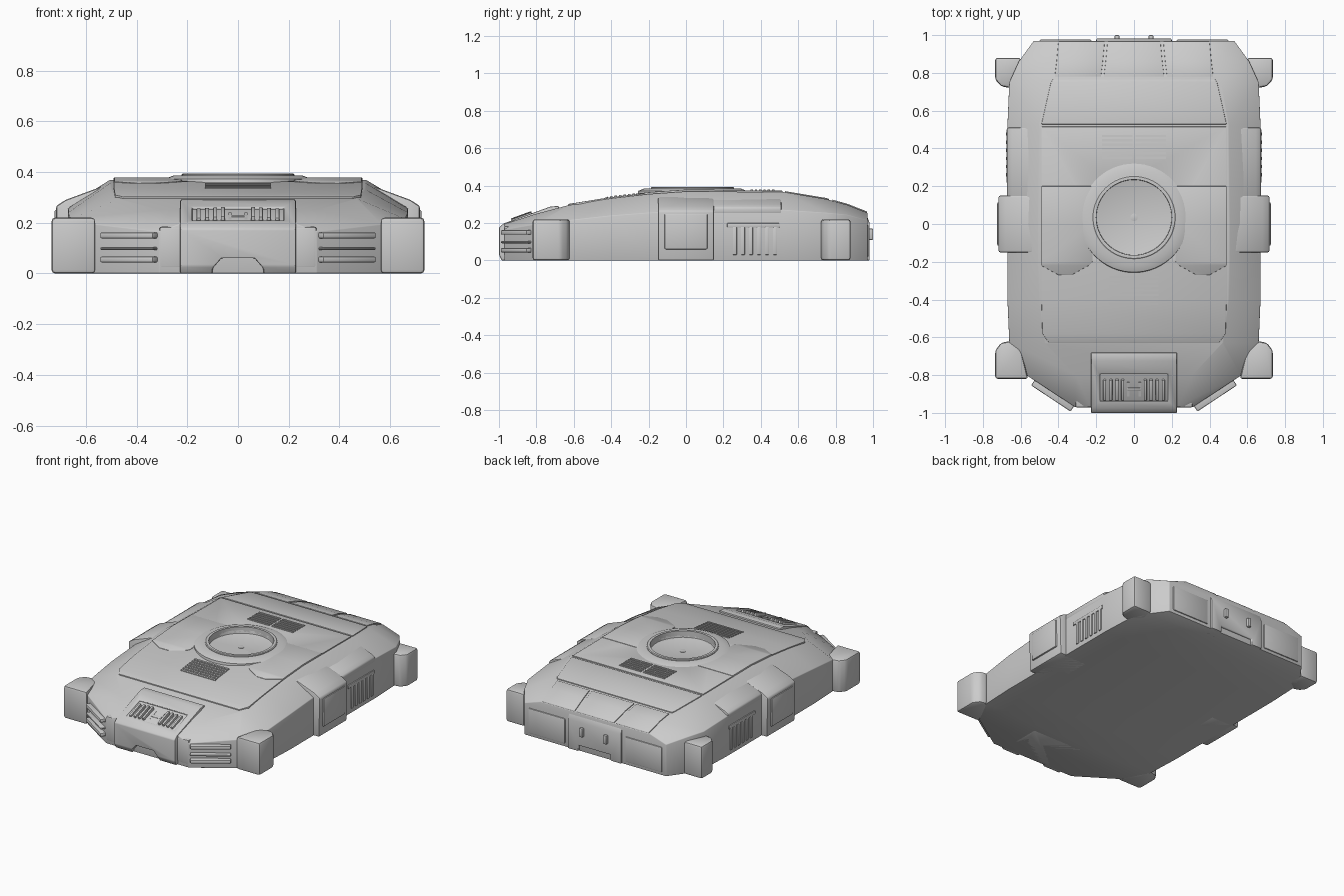
import bpy, bmesh, math
from mathutils import Matrix, Vector

if "Cube" in bpy.data.objects:
    bpy.data.objects.remove(bpy.data.objects["Cube"])

PARTS = []

def finish(name, bm, bevel=0.0, mirror=False, cutters=()):
    bmesh.ops.recalc_face_normals(bm, faces=bm.faces)
    me = bpy.data.meshes.new(name)
    bm.to_mesh(me)
    bm.free()
    ob = bpy.data.objects.new(name, me)
    bpy.context.collection.objects.link(ob)
    for c in cutters:
        m = ob.modifiers.new("cut", 'BOOLEAN')
        m.object, m.solver = c, 'EXACT'
    if bevel:
        m = ob.modifiers.new("bevel", 'BEVEL')
        m.width, m.segments, m.limit_method = bevel, 2, 'ANGLE'
        m.angle_limit = math.radians(25)
    if mirror:
        m = ob.modifiers.new("mirror", 'MIRROR')
        m.use_mirror_merge = False
    PARTS.append(ob)
    return ob

def loft(name, sections, **kw):
    """Skin closed cross-sections, capped at both ends."""
    bm = bmesh.new()
    rings = [[bm.verts.new(p) for p in s] for s in sections]
    n = len(rings[0])
    for a, b in zip(rings, rings[1:]):
        for i in range(n):
            j = (i + 1) % n
            bm.faces.new((a[i], a[j], b[j], b[i]))
    bm.faces.new(rings[0])
    bm.faces.new(rings[-1])
    return finish(name, bm, **kw)

def box(name, lo, hi, rot=None, **kw):
    lo, hi = Vector(lo), Vector(hi)
    bm = bmesh.new()
    M = Matrix.Translation((lo + hi) / 2) @ (rot or Matrix()) @ Matrix.Diagonal((*(hi - lo), 1))
    bmesh.ops.create_cube(bm, size=1, matrix=M)
    return finish(name, bm, **kw)

def lathe(name, prof, cy, n=64, **kw):
    ring = lambda r, z: [(r * math.cos(2 * math.pi * i / n), cy + r * math.sin(2 * math.pi * i / n), z) for i in range(n)]
    return loft(name, [ring(r, z) for r, z in prof], **kw)

# hull stations: y, wall half width, wall height, deck half width, deck height
ST = [(-.97, .31, .165, .23, .195), (-.80, .57, .195, .31, .25), (-.63, .66, .215, .47, .295),
      (-.4, .67, .24, .5, .332), (-.2, .67, .255, .505, .355), (0, .67, .265, .505, .369),
      (.52, .67, .27, .5, .366), (.75, .66, .255, .46, .328), (.86, .61, .245, .43, .298), (.97, .53, .215, .41, .255)]

def deck_z(y):
    for a, b in zip(ST, ST[1:]):
        if y <= b[0]:
            return a[4] + (b[4] - a[4]) * (y - a[0]) / (b[0] - a[0])
    return ST[-1][4]

def plate(name, rows, h, **kw):
    """Thin slab following the deck; rows are (y, x0, x1)."""
    secs = []
    for y, x0, x1 in rows:
        z = deck_z(y)
        secs.append([(x0, y, z - .02), (x1, y, z - .02), (x1, y, z + h), (x0, y, z + h)])
    return loft(name, secs, **kw)

# cutters
CY = .035
hatch_cut = lathe("hatch_cutter", [(.2, .35), (.2, .5)], CY)
notch_cut = loft("notch_cutter", [[(-.1, y, -.02), (.1, y, -.02), (.1, y, .02), (.065, y, .06), (-.065, y, .06), (-.1, y, .02)]
                                  for y in (-1.1, -.955)])
tilt = Matrix.Rotation(math.radians(20), 4, 'X')
lamp_cut = box("lamp_cutter", (-.18, -.945, .205), (.18, -.795, .285), rot=tilt)
rear_cut = box("rear_notch_cutter", (-.12, .965, -.02), (.12, 1.1, .04))
CUT = [hatch_cut, notch_cut, lamp_cut, rear_cut]

# hull body
loft("hull", [[(-w, y, 0), (-w, y, zs), (-d, y, zd), (d, y, zd), (w, y, zs), (w, y, 0)]
              for y, w, zs, d, zd in ST], bevel=.008, cutters=[hatch_cut])

# deck plates
plate("deck_plate", [(y, -w, w) for y, w in ((-.63, .45), (-.58, .485), (-.4, .49), (-.2, .49), (0, .49), (.515, .49))],
      .007, bevel=.003, cutters=[hatch_cut])
plate("rear_deck_plate", [(.528, -.49, .49), (.75, -.44, .44), (.765, -.43, .43)], .006, bevel=.003)
plate("rear_centre_flap", [(.78, -.16, .16), (.86, -.15, .15), (.968, -.14, .14)], .006, bevel=.003)
plate("rear_side_flap", [(.78, .175, .42), (.86, .165, .41), (.968, .155, .4)], .006, bevel=.003, mirror=True)
plate("deck_side_panel", [(-.27, .33, .4), (-.22, .24, .49), (-.2, .22, .49), (0, .22, .49), (.2, .22, .49)],
      .010, bevel=.003, mirror=True, cutters=[hatch_cut])

# louvres fore and aft of the hatch
for i in range(7):
    y = -.43 + i * .024
    plate("front_louvre", [(y, -.13, .13), (y + .012, -.13, .13)], .012)
for i in range(6):
    y = .345 + i * .023
    plate("rear_louvre", [(y, .008, .17), (y + .012, .008, .17)], .012, mirror=True)

# round hatch collar and rim
lathe("hatch_collar", [(.295, .34), (.29, .372), (.255, .386), (.1, .386)], CY, cutters=[hatch_cut])
lathe("hatch_rim", [(.222, .36), (.222, .39), (.217, .394), (.1, .394)], CY, cutters=[hatch_cut])
lathe("hatch_hub", [(.02, .345), (.02, .352), (.008, .354)], CY, n=24)

# corner pods
POD_F = [(.56, -.82), (.735, -.82), (.735, -.67), (.705, -.63), (.66, -.62), (.6, -.66)]
POD_R = [(.6, .88), (.735, .88), (.735, .765), (.705, .73), (.66, .72), (.58, .78)]
for nm, pod in (("front_pod", POD_F), ("rear_pod", POD_R)):
    loft(nm, [[(x, y, z) for x, y in pod] for z in (0, .22)], bevel=.014, mirror=True)

# side sponsons with face panel
SP = [(.5, 0), (.712, 0), (.718, .265), (.68, .29), (.55, .338), (.5, .34)]
loft("side_sponson", [[(x, y, z) for x, z in SP] for y in (-.15, .15)], bevel=.01, mirror=True)
box("sponson_panel", (.69, -.115, .06), (.724, .115, .25), bevel=.007, mirror=True)

# shoulder plates beside the deck
SH = [(.5, .25), (.672, .25), (.672, .283), (.645, .3), (.53, .342), (.5, .345)]
loft("shoulder_plate", [[(x, y, z) for x, z in SH] for y in (.14, .51)], bevel=.008, mirror=True)
SF = [(.5, .2), (.668, .2), (.668, .262), (.53, .322), (.5, .325)]
loft("front_shoulder_plate", [[(x, y, z - (.035 if y < -.3 else 0)) for x, z in SF] for y in (-.42, -.14)],
     bevel=.008, mirror=True)

# side wall vent ribs
box("side_vent_frame", (.64, .22, .175), (.676, .5, .2), bevel=.004, mirror=True)
for i in range(6):
    y = .25 + i * .043
    box("side_vent_rib", (.64, y, .03), (.677, y + .022, .18), bevel=.004, mirror=True)

# front nose block with sloped lamp recess
NB = [(-.68, 0), (-.985, 0), (-1, .03), (-1, .175), (-.975, .198), (-.725, .288), (-.68, .292)]
loft("nose_block", [[(x, y, z) for y, z in NB] for x in (-.228, .228)], bevel=.009,
     cutters=[notch_cut, lamp_cut])
for x in (.06, .09, .122, .155):
    box("lamp_slat", (x - .008, -.93, .19), (x + .008, -.815, .246 - .06 * (x - .06)), rot=tilt, bevel=.004, mirror=True)
box("lamp_crossbar", (-.035, -.88, .195), (.035, -.86, .23), rot=tilt, bevel=.004)
box("lamp_post", (.025, -.91, .195), (.038, -.83, .228), rot=tilt, mirror=True)

# angled nose vents: recess backing with protruding bars
d = Vector((.56 - .31, .165, 0))
turn = Matrix.Rotation(math.atan2(d.y, d.x), 4, 'Z')
for z, t in ((.055, .012), (.098, .006), (.15, .012)):
    c = Vector((.425, -.9, z))
    half = Vector((.125, .028, t))
    box("nose_vent_bar", c - half, c + half, rot=turn, bevel=.006, mirror=True)
box("nose_cheek", (.2, -.972, .02), (.31, -.8, .185), bevel=.01, mirror=True)

# rear centre panel with two tow hooks
RP = [(.9, 0), (.982, 0), (.982, .2), (.965, .245), (.9, .26)]
loft("rear_panel", [[(x, y, z) for y, z in RP] for x in (-.2, .2)], bevel=.007, cutters=[rear_cut])
box("tow_hook", (.078, .97, .11), (.102, 1, .17), bevel=.005, mirror=True)
box("rear_side_panel", (.225, .93, .02), (.5, .977, .19), bevel=.008, mirror=True)

# bake modifiers, smooth shading with sharp edges, hide cutters
bpy.context.view_layer.update()
dg = bpy.context.evaluated_depsgraph_get()
solid = [o for o in PARTS if o not in CUT]
baked = [bpy.data.meshes.new_from_object(o.evaluated_get(dg)) for o in solid]
for o, me in zip(solid, baked):
    o.modifiers.clear()
    o.data = me
    me.name = o.name
    me.polygons.foreach_set("use_smooth", [True] * len(me.polygons))
    me.set_sharp_from_angle(angle=math.radians(35))
for c in CUT:
    bpy.data.objects.remove(c)
